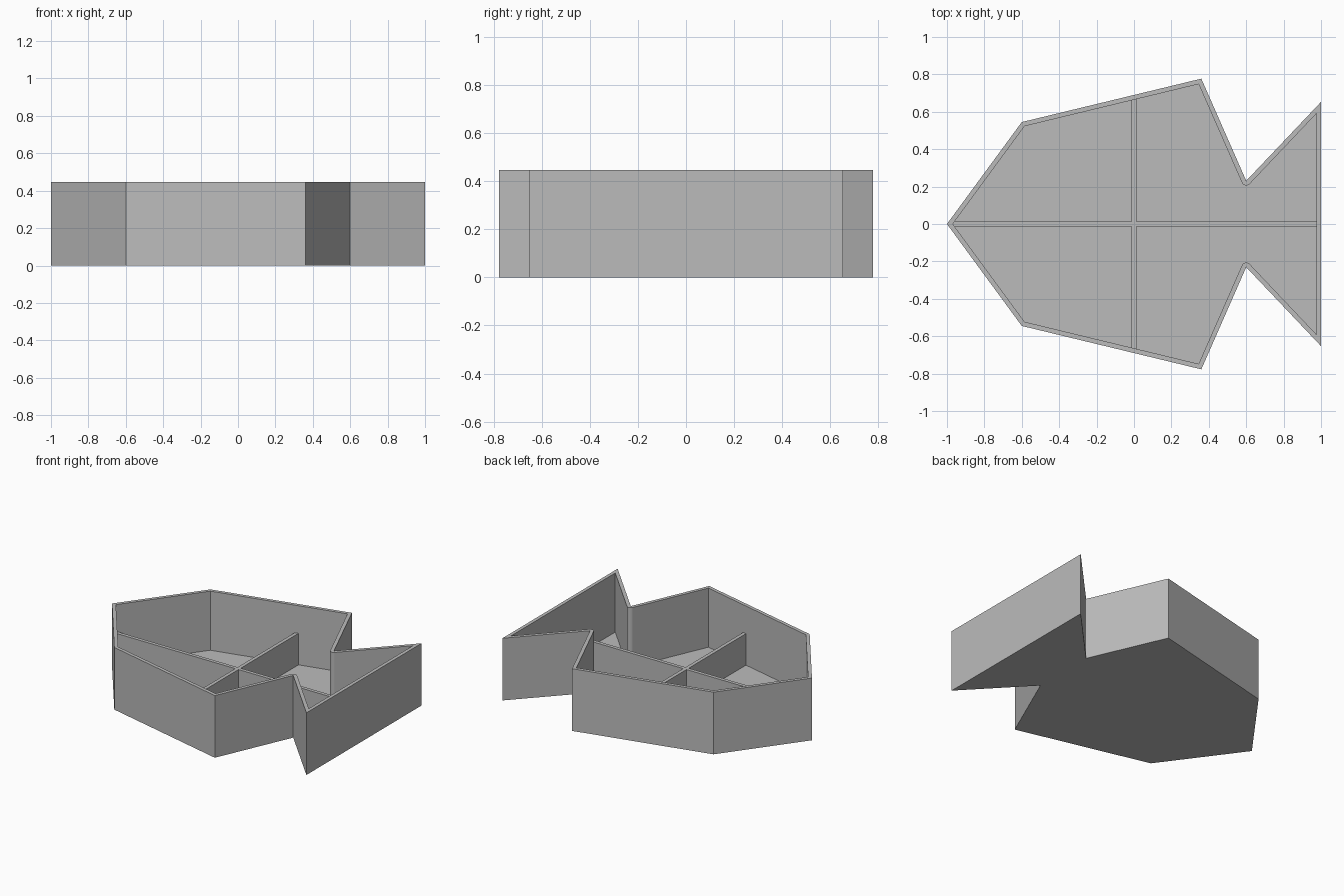
import bpy
import bmesh
import math
from mathutils import Vector

if "Cube" in bpy.data.objects:
    bpy.data.objects.remove(bpy.data.objects["Cube"], do_unlink=True)

HEIGHT, WALL, FLOOR, DIVIDER_TOP = 0.446, 0.025, 0.022, 0.248
ARC_STEPS = 10

grey = bpy.data.materials.new("plain grey")
grey.use_nodes = True
colour = (0.5, 0.5, 0.5, 1)
grey.diffuse_color = colour
grey.node_tree.nodes["Principled BSDF"].inputs["Base Color"].default_value = colour


def finish(bm, name):
    bmesh.ops.recalc_face_normals(bm, faces=bm.faces)
    mesh = bpy.data.meshes.new(name)
    bm.to_mesh(mesh)
    bm.free()
    mesh.materials.append(grey)
    obj = bpy.data.objects.new(name, mesh)
    bpy.context.collection.objects.link(obj)
    return obj


def inner_corner(prev, here, nxt):
    """Points one wall inside a corner: mitred if convex, rounded if it is a notch."""
    d1, d2 = (here - prev).normalized(), (nxt - here).normalized()
    n1, n2 = Vector((-d1.y, d1.x)), Vector((-d2.y, d2.x))
    if d1.x * d2.y - d1.y * d2.x > 0:
        return [here + (n1 + n2) * WALL / (1 + n1.dot(n2))]
    start = math.atan2(n1.y, n1.x)
    sweep = -math.acos(n1.dot(n2))
    angles = [start + sweep * k / ARC_STEPS for k in range(ARC_STEPS + 1)]
    return [here + WALL * Vector((math.cos(a), math.sin(a))) for a in angles]


# Fish outline, counter-clockwise from the nose, mirrored across y = 0
half = [(-0.6, -0.545), (0.36, -0.777), (0.6, -0.231), (1, -0.653)]
outline = [Vector(p) for p in [(-1, 0)] + half + [(x, -y) for x, y in reversed(half)]]
count = len(outline)
corners = [inner_corner(outline[i - 1], p, outline[(i + 1) % count])
           for i, p in enumerate(outline)]

# Tray: outer walls, rim, inner walls and floor as one closed shell
bm = bmesh.new()
bottom = [bm.verts.new((p.x, p.y, 0)) for p in outline]
top = [bm.verts.new((p.x, p.y, HEIGHT)) for p in outline]
rim = [[bm.verts.new((p.x, p.y, HEIGHT)) for p in c] for c in corners]
base = [bm.verts.new((p.x, p.y, FLOOR)) for c in corners for p in c]
for i in range(count):
    j = (i + 1) % count
    bm.faces.new((bottom[i], bottom[j], top[j], top[i]))
    bm.faces.new((top[i], top[j], rim[j][0], rim[i][-1]))
    for a, b in zip(rim[i], rim[i][1:]):
        bm.faces.new((top[i], b, a))
ring = [v for c in rim for v in c]
for i in range(len(ring)):
    j = (i + 1) % len(ring)
    bm.faces.new((ring[i], ring[j], base[j], base[i]))
bm.faces.new(bottom)
bm.faces.new(base)
finish(bm, "fish_tray")


# Dividers: one cross-shaped wall standing on the floor
def divider_cross(name, nose, tail, side, w):
    bm = bmesh.new()
    plan = [(nose, -w), (-w, -w), (-w, -side), (w, -side), (w, -w), (tail, -w)]
    plan += [(x, -y) for x, y in reversed(plan)]
    face = bm.faces.new([bm.verts.new((x, y, FLOOR - 0.005)) for x, y in plan])
    grown = bmesh.ops.extrude_face_region(bm, geom=[face])["geom"]
    lift = Vector((0, 0, DIVIDER_TOP - FLOOR + 0.005))
    bmesh.ops.translate(bm, vec=lift,
                        verts=[g for g in grown if isinstance(g, bmesh.types.BMVert)])
    return finish(bm, name)


divider_cross("divider_cross", -0.975, 0.98, 0.675, 0.0128)
